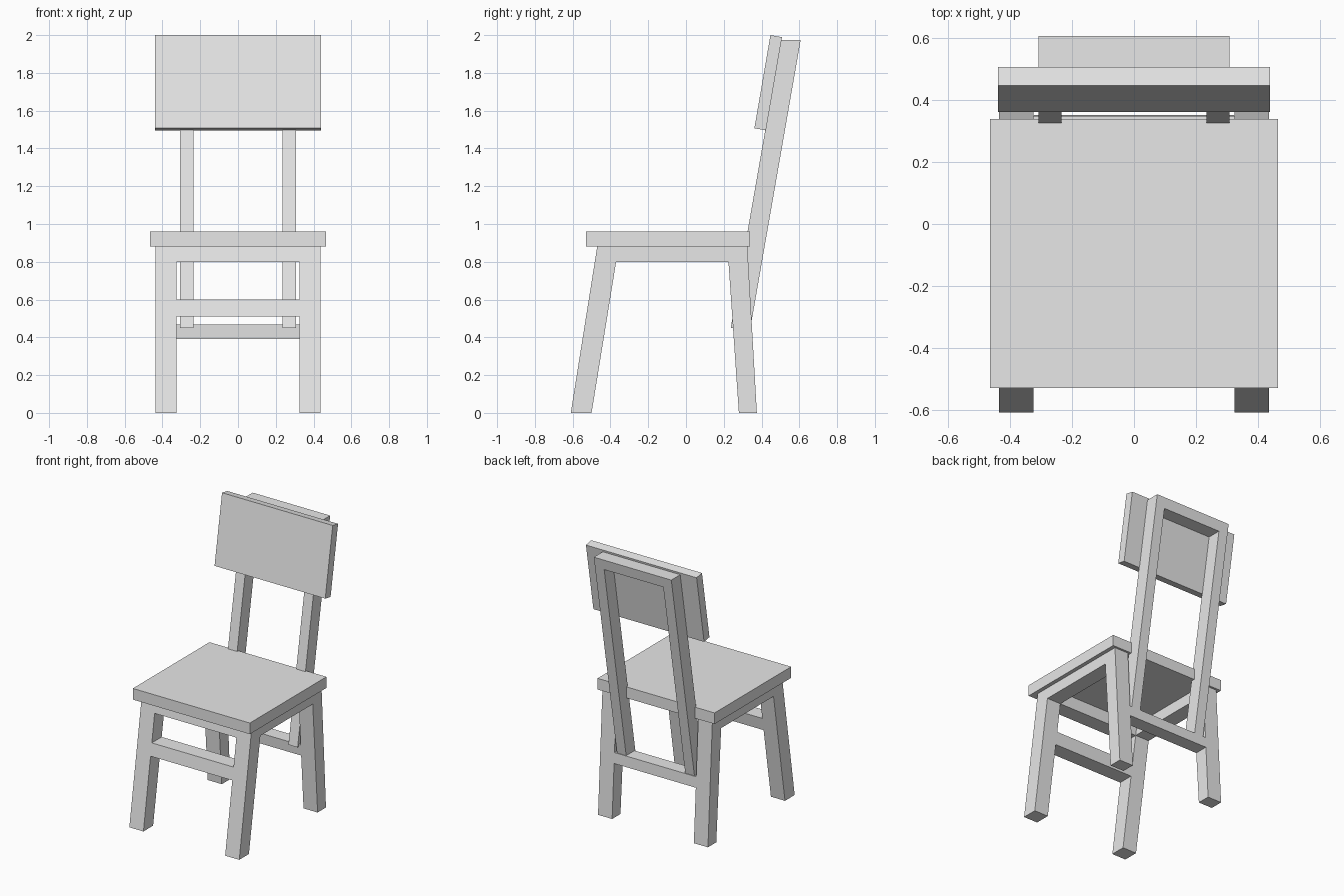
import bpy
import bmesh

cube = bpy.data.objects.get("Cube")
if cube:
    bpy.data.objects.remove(cube, do_unlink=True)

grey = bpy.data.materials.new("plain grey")
grey.use_nodes = True
grey.diffuse_color = (0.8, 0.8, 0.8, 1)
grey.node_tree.nodes["Principled BSDF"].inputs["Base Color"].default_value = (0.8, 0.8, 0.8, 1)


def slab(name, profile, x0, x1, mirrored=False):
    """Extrude a side (y, z) profile across x, optionally mirrored to the other side."""
    bm = bmesh.new()
    face = bm.faces.new([bm.verts.new((x0, y, z)) for y, z in profile])
    moved = bmesh.ops.extrude_face_region(bm, geom=[face])["geom"]
    verts = [g for g in moved if isinstance(g, bmesh.types.BMVert)]
    bmesh.ops.translate(bm, verts=verts, vec=(x1 - x0, 0, 0))
    bmesh.ops.recalc_face_normals(bm, faces=bm.faces)
    mesh = bpy.data.meshes.new(name)
    bm.to_mesh(mesh)
    bm.free()
    mesh.materials.append(grey)
    obj = bpy.data.objects.new(name, mesh)
    bpy.context.collection.objects.link(obj)
    if mirrored:
        obj.modifiers.new("Mirror", 'MIRROR').use_axis = (True, False, False)
    return obj


def band(front, back, z0, z1):
    """Cut the stretch between two heights from a leaning member."""
    return [(front(z0), z0), (back(z0), z0), (back(z1), z1), (front(z1), z1)]


# Leaning edges of the legs and the back frame: y as a function of height
def front_leg_outer(z): return -0.61 + 0.159 * z
def front_leg_inner(z): return -0.50 + 0.1625 * z
def rear_leg_inner(z): return 0.28 - 0.069 * z
def rear_leg_outer(z): return 0.375 - 0.057 * z
def back_front(z): return 0.503 - 0.1745 * (1.975 - z)
def back_rear(z): return 0.607 - 0.1745 * (1.975 - z)


LEG_IN, LEG_OUT = 0.325, 0.437
POST_IN, POST_OUT = 0.235, 0.308
RAIL, SEAT, SEAT_TOP = 0.80, 0.88, 0.96

# Side frames: front leg, rear leg and the rail joining them
slab("side_frame", [
    (front_leg_outer(0), 0), (front_leg_inner(0), 0), (front_leg_inner(RAIL), RAIL),
    (rear_leg_inner(RAIL), RAIL), (rear_leg_inner(0), 0), (rear_leg_outer(0), 0),
    (rear_leg_outer(SEAT), SEAT), (front_leg_outer(SEAT), SEAT)],
    LEG_IN, LEG_OUT, mirrored=True)

# Cross members between the side frames
slab("front_apron", band(front_leg_outer, front_leg_inner, RAIL, SEAT), -LEG_IN, LEG_IN)
slab("front_stretcher", band(front_leg_outer, front_leg_inner, 0.51, 0.60), -LEG_IN, LEG_IN)
slab("rear_stretcher", band(rear_leg_inner, rear_leg_outer, 0.39, 0.467), -LEG_IN, LEG_IN)

# Seat board
slab("seat", [(-0.53, SEAT), (0.34, SEAT), (0.34, SEAT_TOP), (-0.53, SEAT_TOP)], -0.465, 0.465)

# Leaning back frame and backrest panel
slab("back_post", band(back_front, back_rear, 0.45, 1.975), POST_IN, POST_OUT, mirrored=True)
slab("back_top_rail", band(back_front, back_rear, 1.90, 1.975), -POST_IN, POST_IN)
slab("backrest", [(0.362, 1.507), (0.423, 1.496), (0.508, 1.989), (0.447, 2.0)], -0.44, 0.44)
